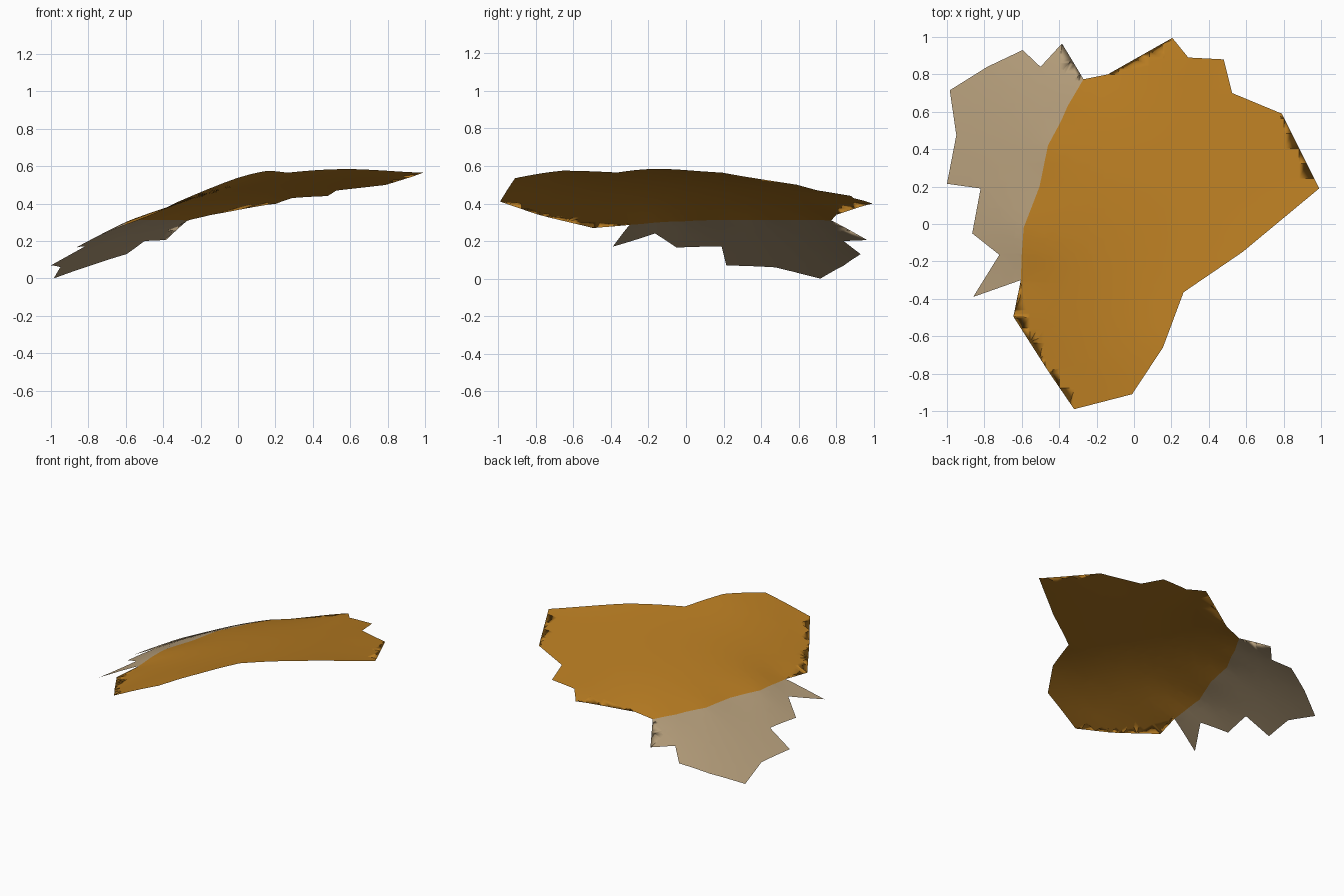
import bpy, bmesh, math

if "Cube" in bpy.data.objects:
    bpy.data.objects.remove(bpy.data.objects["Cube"])

# jagged rim of the shell fragment, clockwise seen from above (x, y, z)
ORANGE_RIM = [
    (-.14, .80, .34), (.11, .79, .41), (.205, .995, .40), (.29, .89, .43),
    (.48, .88, .44), (.525, .70, .47), (.79, .59, .50), (.535, .23, .53),
    (.99, .19, .565), (.58, -.15, .585), (.265, -.365, .565), (.155, -.66, .575),
    (-.01, -.91, .535), (-.32, -.99, .41), (-.24, -.735, .44), (-.46, -.785, .34),
    (-.395, -.51, .37), (-.645, -.495, .27), (-.575, -.29, .295)]
TAN_RIM = [
    (-.86, -.39, .17), (-.72, -.165, .24), (-.865, -.05, .165), (-.82, .19, .17),
    (-1.0, .215, .07), (-.95, .475, .06), (-.985, .715, .0), (-.785, .84, .07),
    (-.595, .93, .13), (-.50, .84, .20), (-.385, .965, .205), (-.41, .745, .265)]
# colour border running across the shell, from front to back
BORDER = [
    (-.605, -.30, .288), (-.60, -.16, .30), (-.59, -.02, .305), (-.505, .20, .313),
    (-.46, .42, .312), (-.39, .55, .312), (-.355, .63, .312), (-.27, .774, .31)]


def kernel(a, b):
    r2 = (a[0] - b[0]) ** 2 + (a[1] - b[1]) ** 2
    return 0.5 * r2 * math.log(r2) if r2 > 1e-12 else 0.0


def solve(m):
    """Gaussian elimination on an augmented matrix."""
    n = len(m)
    for i in range(n):
        p = max(range(i, n), key=lambda r: abs(m[r][i]))
        m[i], m[p] = m[p], m[i]
        for r in range(n):
            if r != i:
                f = m[r][i] / m[i][i]
                if f:
                    m[r] = [u - f * v for u, v in zip(m[r], m[i])]
    return [m[i][n] / m[i][i] for i in range(n)]


# smooth curved surface (thin plate) through the rim and border points
PTS = ORANGE_RIM + TAN_RIM + BORDER
rows = []
for i, p in enumerate(PTS):
    rows.append([kernel(p, q) + (0.004 if i == j else 0) for j, q in enumerate(PTS)]
                + [1, p[0], p[1], p[2]])
for k in range(3):
    rows.append([(1, p[0], p[1])[k] for p in PTS] + [0, 0, 0, 0])
W = solve(rows)


def height(x, y):
    z = W[-3] + W[-2] * x + W[-1] * y
    return max(0.0, z + sum(w * kernel((x, y), q) for w, q in zip(W, PTS)))


def shell_part(name, outline, color):
    bm = bmesh.new()
    bm.faces.new([bm.verts.new((x, y, 0)) for x, y, _ in reversed(outline)])
    bmesh.ops.triangulate(bm, faces=bm.faces[:])
    # cut into a fine grid so the sheet can bend
    for axis in range(2):
        normal = (1, 0, 0) if axis == 0 else (0, 1, 0)
        for i in range(-12, 13):
            co = [0, 0, 0]
            co[axis] = i * 0.08 + 0.003
            bmesh.ops.bisect_plane(bm, geom=bm.verts[:] + bm.edges[:] + bm.faces[:],
                                   plane_co=co, plane_no=normal, dist=1e-5)
    for v in bm.verts:
        v.co.z = height(v.co.x, v.co.y)
    bmesh.ops.triangulate(bm, faces=bm.faces[:])
    for f in bm.faces:
        f.smooth = True
    mesh = bpy.data.meshes.new(name)
    bm.to_mesh(mesh)
    bm.free()
    mat = bpy.data.materials.new(color[0])
    mat.diffuse_color = color[1]
    mat.use_nodes = True
    mat.node_tree.nodes["Principled BSDF"].inputs["Base Color"].default_value = mat.diffuse_color
    mesh.materials.append(mat)
    ob = bpy.data.objects.new(name, mesh)
    bpy.context.collection.objects.link(ob)
    return ob


# main curved shell and the pale end, meeting along the border
shell_part("shell_main", ORANGE_RIM + BORDER, ("amber orange", (.485, .205, .016, 1)))
shell_part("shell_pale_end", TAN_RIM + BORDER[::-1], ("pale tan", (.456, .337, .195, 1)))
